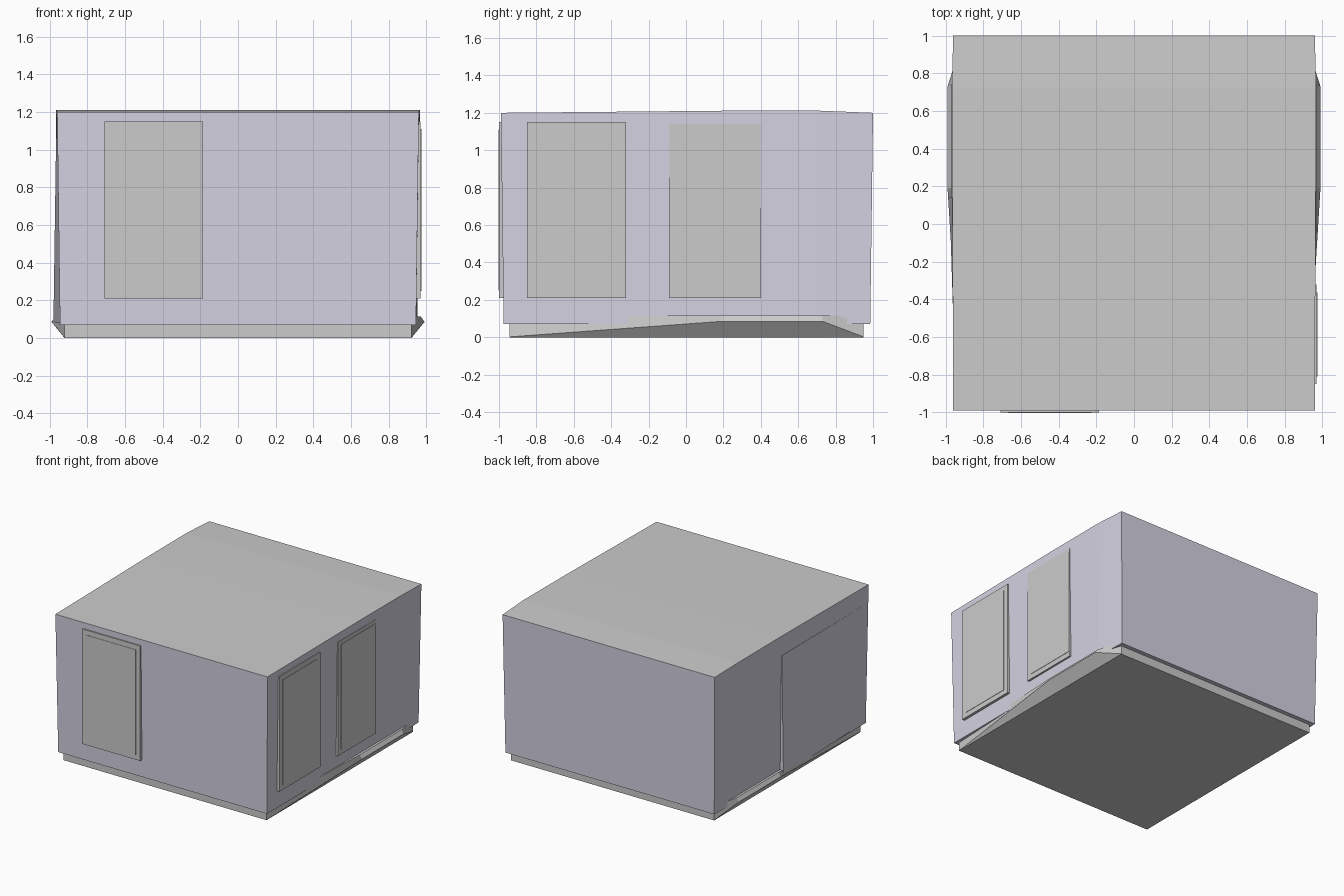
import bpy

if "Cube" in bpy.data.objects:
    bpy.data.objects.remove(bpy.data.objects["Cube"])

wall_mat = bpy.data.materials.new("pale_wall")
wall_mat.diffuse_color = (0.66, 0.65, 0.76, 1)
wall_mat.use_nodes = True
wall_mat.node_tree.nodes["Principled BSDF"].inputs["Base Color"].default_value = wall_mat.diffuse_color


def mesh_object(name, verts, faces, mat=None):
    me = bpy.data.meshes.new(name)
    me.from_pydata(verts, [], faces)
    me.validate()
    ob = bpy.data.objects.new(name, me)
    bpy.context.collection.objects.link(ob)
    if mat:
        me.materials.append(mat)
    return ob


def loft(name, rings, mat=None, skip=(), caps=True):
    """Bridge equal-sized closed rings; skip leaves out chosen ring sides."""
    n = len(rings[0])
    verts = [p for ring in rings for p in ring]
    faces = []
    for i in range(len(rings) - 1):
        for j in range(n):
            if j not in skip:
                k = (j + 1) % n
                faces.append((i * n + j, (i + 1) * n + j, (i + 1) * n + k, i * n + k))
    if caps:
        faces += [tuple(range(n)), tuple(reversed([len(verts) - n + j for j in range(n)]))]
    return mesh_object(name, verts, faces, mat)


def box(name, lo, hi):
    (x0, y0, z0), (x1, y1, z1) = lo, hi
    return loft(name, [[(x0, y, z0), (x1, y, z0), (x1, y, z1), (x0, y, z1)] for y in (y0, y1)])


# Walls: stations of bottom y, top y, bottom half width, top half width, top height
stations = [(-0.975, -0.99, 0.945, 0.960, 1.200),
            (-0.44, -0.44, 0.947, 0.962, 1.205),
            (0.19, 0.19, 0.950, 0.965, 1.211),
            (0.72, 0.72, 0.952, 0.967, 1.211),
            (0.985, 1.00, 0.945, 0.960, 1.200)]
rings = [[(-b, yb, 0.07), (b, yb, 0.07), (t, yt, z), (-t, yt, z)]
         for yb, yt, b, t, z in stations]
loft("walls", rings, wall_mat, skip=(2,))

# Roof: gently bent sheet closing the top
roof_verts = [p for r in rings for p in (r[3], r[2])]
mesh_object("roof", roof_verts, [(2 * i, 2 * i + 1, 2 * i + 3, 2 * i + 2) for i in range(4)])

# Overlapping wall skin on the left side, ending in a thin step
mesh_object("left_wall_lap",
            [(-0.945, -0.97, 0.08), (-0.980, 0.14, 0.08), (-0.940, 0.14, 0.08),
             (-0.958, -0.98, 1.05), (-0.966, 0.14, 1.05), (-0.950, 0.14, 1.05)],
            [(0, 1, 4, 3), (1, 2, 5, 4), (2, 0, 3, 5), (0, 2, 1), (3, 4, 5)], wall_mat)

# Plinth: flares out and up along both sides
plinth = []
for y, mx, mz, tx in [(-0.945, 0.92, 0.002, 0.92), (0.19, 0.99, 0.085, 0.97),
                      (0.73, 0.99, 0.085, 0.97), (0.95, 0.92, 0.002, 0.92)]:
    half = [(0.92, y, 0), (mx, y, mz), (tx, y, 0.115)]
    plinth.append(half + [(-x, yy, z) for x, yy, z in reversed(half)])
loft("plinth", plinth)

# Front window
box("front_window_frame", (-0.71, -1.0, 0.21), (-0.185, -0.95, 1.15))
box("front_window_panel", (-0.67, -1.003, 0.25), (-0.225, -0.95, 1.11))

# Right side windows, the rear one partly sunk into the wall
for name, y0, y1, x, top in [("side_window_front", -0.85, -0.32, 0.970, 1.15),
                             ("side_window_rear", -0.09, 0.40, 0.967, 1.14)]:
    box(name + "_frame", (0.92, y0, 0.21), (x, y1, top))
    box(name + "_panel", (0.92, y0 + 0.04, 0.25), (x + 0.003, min(y1, y0 + 0.487), 1.11))
